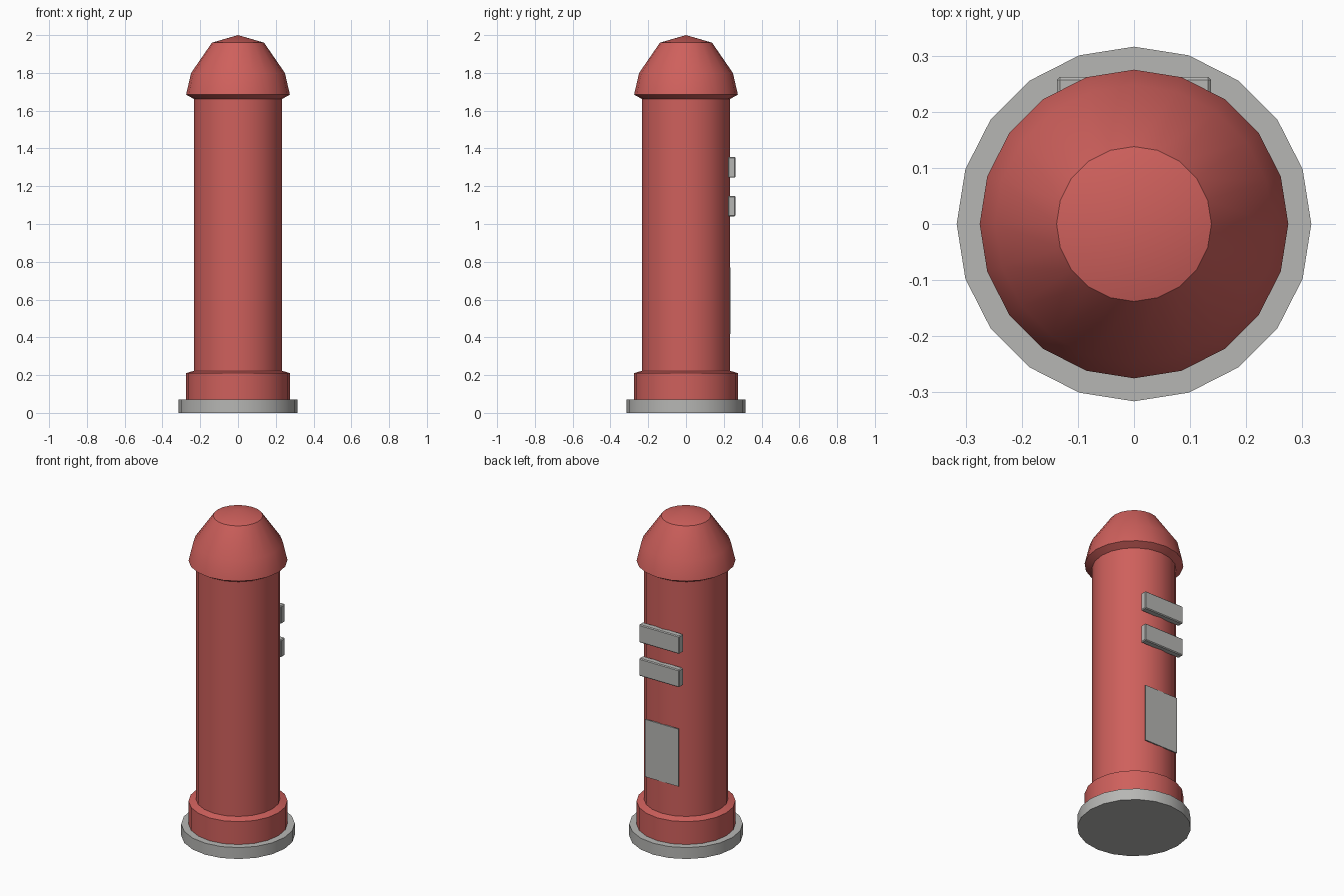
import bpy, bmesh, math

SIDES = 20

cube = bpy.data.objects.get("Cube")
if cube:
    bpy.data.objects.remove(cube, do_unlink=True)


def make_material(name, rgb):
    mat = bpy.data.materials.new(name)
    mat.use_nodes = True
    color = (*rgb, 1.0)
    mat.diffuse_color = color
    mat.node_tree.nodes["Principled BSDF"].inputs["Base Color"].default_value = color
    return mat


red = make_material("red paint", (0.62, 0.117, 0.107))
grey = make_material("light grey", (0.47, 0.47, 0.455))


def finish(name, bm, mat):
    bmesh.ops.recalc_face_normals(bm, faces=bm.faces[:])
    mesh = bpy.data.meshes.new(name)
    bm.to_mesh(mesh)
    bm.free()
    mesh.materials.append(mat)
    obj = bpy.data.objects.new(name, mesh)
    bpy.context.collection.objects.link(obj)
    bpy.ops.object.select_all(action="DESELECT")
    obj.select_set(True)
    bpy.context.view_layer.objects.active = obj
    bpy.ops.object.shade_smooth_by_angle(angle=math.radians(30))
    return obj


def lathe(name, profile, mat):
    """Turn (radius, z) points round the z axis; radius 0 makes a tip, open ends are capped."""
    bm = bmesh.new()
    rings = []
    for r, z in profile:
        if r == 0:
            rings.append([bm.verts.new((0, 0, z))] * SIDES)
        else:
            angles = [2 * math.pi * i / SIDES for i in range(SIDES)]
            rings.append([bm.verts.new((r * math.cos(a), r * math.sin(a), z)) for a in angles])
    for low, high in zip(rings, rings[1:]):
        for i in range(SIDES):
            j = (i + 1) % SIDES
            corners = dict.fromkeys((low[i], low[j], high[j], high[i]))
            bm.faces.new(list(corners))
    for ring in (rings[0], rings[-1]):
        if ring[0] != ring[1]:
            bm.faces.new(ring)
    return finish(name, bm, mat)


def box(name, x, y, z, mat, bevel=0.0):
    """Box from (min, max) ranges, with an optional chamfer."""
    bm = bmesh.new()
    bmesh.ops.create_cube(bm, size=1)
    for v in bm.verts:
        v.co = [lo + (c + 0.5) * (hi - lo) for c, (lo, hi) in zip(v.co, (x, y, z))]
    if bevel:
        bmesh.ops.bevel(bm, geom=bm.edges[:], offset=bevel, segments=1, affect="EDGES")
    return finish(name, bm, mat)


# Ground slab
lathe("base_slab", [(0.316, 0), (0.316, 0.07)], grey)

# Plinth, shaft and domed cap in one turned body
lathe("pillar_body", [
    (0.275, 0.07), (0.275, 0.21), (0.234, 0.223),
    (0.234, 1.662), (0.275, 1.685),
    (0.248, 1.80), (0.138, 1.96), (0, 2.0)], red)

# Two bars on the back
for name, z in (("upper_bar", (1.245, 1.355)), ("lower_bar", (1.04, 1.148))):
    box(name, (-0.137, 0.137), (0.222, 0.262), z, grey, bevel=0.005)

# Thin plate low on the back
box("back_plate", (-0.114, 0.114), (0.229, 0.2365), (0.418, 0.77), grey)
